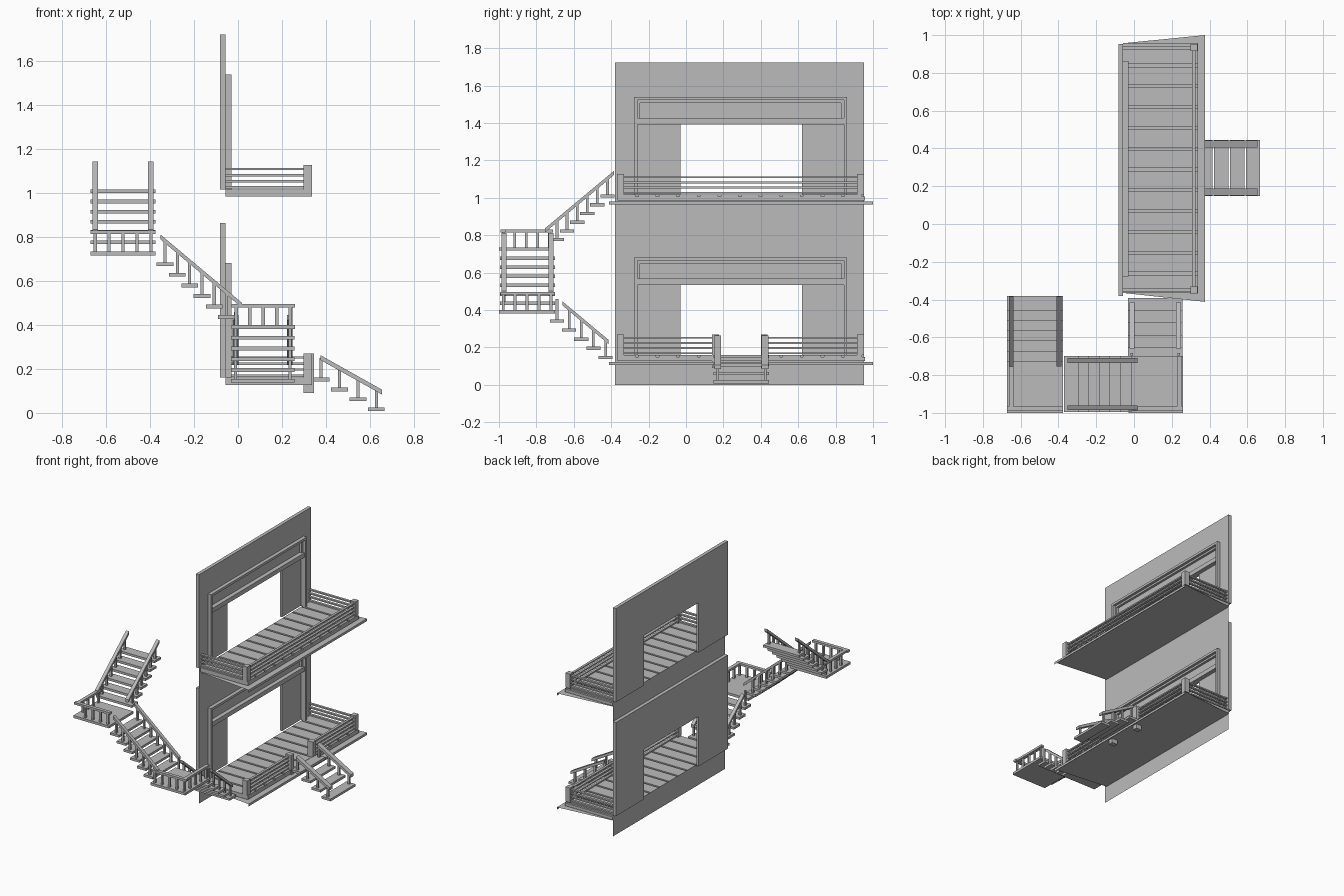
import bpy
import bmesh
from mathutils import Vector

if "Cube" in bpy.data.objects:
    bpy.data.objects.remove(bpy.data.objects["Cube"])

GREY = (0.5, 0.5, 0.5, 1)
mat = bpy.data.materials.new("plain grey")
mat.use_nodes = True
mat.diffuse_color = GREY
mat.node_tree.nodes["Principled BSDF"].inputs["Base Color"].default_value = GREY


def finish(name, bm, recalc=True):
    if recalc:
        bmesh.ops.recalc_face_normals(bm, faces=bm.faces)
    mesh = bpy.data.meshes.new(name)
    bm.to_mesh(mesh)
    bm.free()
    mesh.materials.append(mat)
    bpy.context.collection.objects.link(bpy.data.objects.new(name, mesh))


def add_box(bm, x, y, z):
    verts = bmesh.ops.create_cube(bm, size=1)["verts"]
    lo, hi = Vector((x[0], y[0], z[0])), Vector((x[1], y[1], z[1]))
    for v in verts:
        v.co = (lo + hi) / 2 + v.co * (hi - lo)


def boxes(name, parts):
    bm = bmesh.new()
    for p in parts:
        add_box(bm, *p)
    finish(name, bm)


def prism(name, outline, x):
    """Extrude a (y, z) outline between two x values."""
    bm = bmesh.new()
    face = bm.faces.new([bm.verts.new((x[0], y, z)) for y, z in outline])
    out = bmesh.ops.extrude_face_region(bm, geom=[face])["geom"]
    for v in out:
        if isinstance(v, bmesh.types.BMVert):
            v.co.x = x[1]
    finish(name, bm)


def plate(name, corners):
    bm = bmesh.new()
    bm.faces.new([bm.verts.new(c) for c in corners])
    finish(name, bm, recalc=False)


def arch(y0, y1, h, inner0, inner1, hin, z):
    """Door-shaped outline: a rectangle with an opening from the floor."""
    pts = [(y0, 0), (y0, h), (y1, h), (y1, 0),
           (inner1, 0), (inner1, hin), (inner0, hin), (inner0, 0)]
    return [(y, z + dz) for y, dz in pts]


WALL_Y = (-0.38, 0.953)
BACK, FACE, TRIM = -0.083, -0.057, -0.03
RAILS = (0.004, 0.032, 0.059, 0.087)
GATE = (0.14, 0.437)


def storey(tag, z, gate):
    # Wall with its door surround
    prism(tag + "_wall", arch(*WALL_Y, 0.705, -0.278, 0.862, 0.522, z), (BACK, FACE))
    plate(tag + "_wall_skirt", [(FACE, WALL_Y[0], z - 0.16), (FACE, WALL_Y[1], z - 0.16),
                                (FACE, WALL_Y[1], z), (FACE, WALL_Y[0], z)])
    prism(tag + "_door_panels", arch(-0.278, 0.862, 0.522, -0.03, 0.62, 0.375, z), (BACK, -0.068))
    prism(tag + "_door_frame", arch(-0.278, 0.862, 0.522, -0.26, 0.844, 0.504, z), (-0.068, TRIM))
    boxes(tag + "_transom_window", [
        ((-0.068, -0.036), (-0.26, 0.844), (z + 0.375, z + 0.408)),
        ((-0.068, -0.05), (-0.26, 0.844), (z + 0.49, z + 0.504)),
        ((-0.068, -0.05), (-0.26, -0.246), (z + 0.408, z + 0.49)),
        ((-0.068, -0.05), (0.83, 0.844), (z + 0.408, z + 0.49))])

    # Balcony floor, boards and flared skirt
    boxes(tag + "_floor", [((FACE, 0.338), (-0.365, 0.957), (z - 0.032, z - 0.01))])
    count, pitch = 12, 1.322 / 12
    boxes(tag + "_floor_boards", [
        ((FACE, 0.338), (-0.365 + i * pitch, -0.365 + (i + 1) * pitch - 0.015), (z - 0.01, z))
        for i in range(count)])
    low = z - 0.037
    plate(tag + "_underside", [(FACE, -0.365, low), (FACE, 0.957, low),
                               (0.376, 1.0, low), (0.376, -0.412, low)])
    plate(tag + "_rim", [(0.376, -0.412, low - 0.018), (0.376, 1.0, low - 0.018),
                         (0.376, 1.0, low), (0.376, -0.412, low)])

    # Corner posts and horizontal rails
    posts = [((0.298, 0.336), y, (z, z + 0.11)) for y in ((-0.37, -0.332), (0.915, 0.953))]
    spans = [(-0.332, 0.915)]
    if gate:
        spans = [(-0.332, GATE[0]), (GATE[1], 0.915)]
        posts += [((0.298, 0.345), y, (z - 0.07, z + 0.11))
                  for y in ((GATE[0], GATE[0] + 0.036), (GATE[1] - 0.036, GATE[1]))]
    boxes(tag + "_posts", posts)
    ends = [(0.925, 0.943)] if gate else [(-0.36, -0.342), (0.925, 0.943)]
    rails = []
    for dz in RAILS:
        height = (z + dz, z + dz + 0.01)
        rails += [((0.308, 0.326), s, height) for s in spans]
        rails += [((FACE, 0.298), e, height) for e in ends]
    boxes(tag + "_rails", rails)


def beam(bm, a, b, width, axis):
    """Sloped handrail from a to b; axis is the horizontal run direction."""
    side = Vector((0, 1, 0)) if axis == 0 else Vector((1, 0, 0))
    up = Vector((0, 0, 0.011))
    rings = [[bm.verts.new(p + side * s * width / 2 + up * t)
              for s, t in ((-1, -1), (1, -1), (1, 1), (-1, 1))] for p in (a, b)]
    for i in range(4):
        j = (i + 1) % 4
        bm.faces.new((rings[0][i], rings[0][j], rings[1][j], rings[1][i]))
    bm.faces.new(rings[0])
    bm.faces.new(rings[1])


def stairs(tag, axis, first, last, count, sides, rail, rail_width=0.026):
    """first/last: (run, top) of treads; rail: (run, z) of both handrail ends."""
    def spot(run, cross, z):
        return Vector((run, cross, z)) if axis == 0 else Vector((cross, run, z))

    def block(run, cross, z):
        return (run, cross, z) if axis == 0 else (cross, run, z)

    (r0, h0), (r1, h1) = rail
    lines = (sides[0] + 0.022, sides[1] - 0.022)
    treads, balusters = [], []
    for i in range(count):
        t = i / (count - 1)
        run = first[0] + (last[0] - first[0]) * t
        top = first[1] + (last[1] - first[1]) * t
        treads.append(block((run - 0.038, run + 0.038), sides, (top - 0.017, top)))
        rail_z = h0 + (h1 - h0) * (run - r0) / (r1 - r0)
        for c in lines:
            balusters.append(block((run - 0.007, run + 0.007), (c - 0.007, c + 0.007), (top, rail_z)))
    boxes(tag + "_treads", treads)
    boxes(tag + "_balusters", balusters)
    bm = bmesh.new()
    for c in lines:
        beam(bm, spot(r0, c, h0), spot(r1, c, h1), rail_width, axis)
    finish(tag + "_handrails", bm)


def landing(tag, x, y, z, side_x):
    """Square platform railed along its front edge and along side_x."""
    boxes(tag + "_platform", [(x, y, (z - 0.018, z))])
    top = (z + 0.08, z + 0.096)
    front = y[0] + 0.022
    boxes(tag + "_handrails", [
        (x, (front - 0.013, front + 0.013), top),
        ((side_x - 0.013, side_x + 0.013), (front + 0.013, y[1]), top)])
    bars = []
    for i in range(5):
        px = x[0] + 0.022 + i * (x[1] - x[0] - 0.044) / 4
        py = front + i * (y[1] - y[0] - 0.044) / 4
        for cx, cy in ((px, front), (side_x, py)):
            if i == 0 and cx == side_x:
                continue
            bars.append(((cx - 0.007, cx + 0.007), (cy - 0.007, cy + 0.007), (z, z + 0.08)))
    boxes(tag + "_balusters", bars)


# Two stacked balconies
storey("lower", 0.16, True)
storey("upper", 1.018, False)

# Entrance steps down to the ground
stairs("entrance_steps", 0, (0.378, 0.16), (0.63, 0.025), 4, (0.148, 0.445),
       ((0.375, 0.252), (0.655, 0.095)), 0.036)

# Three flights winding up, with two landings
stairs("first_flight", 1, (-0.43, 0.155), (-0.69, 0.35), 5, (-0.033, 0.258),
       ((-0.415, 0.23), (-0.66, 0.435)))
landing("first_landing", (-0.03, 0.26), (-1.0, -0.7), 0.4, 0.24)
stairs("second_flight", 0, (-0.052, 0.445), (-0.332, 0.685), 6, (-0.995, -0.7),
       ((0.018, 0.49), (-0.352, 0.8)))
landing("second_landing", (-0.672, -0.375), (-1.0, -0.71), 0.735, -0.65)
stairs("third_flight", 1, (-0.69, 0.785), (-0.42, 1.018), 6, (-0.672, -0.375),
       ((-0.755, 0.825), (-0.385, 1.133)))
